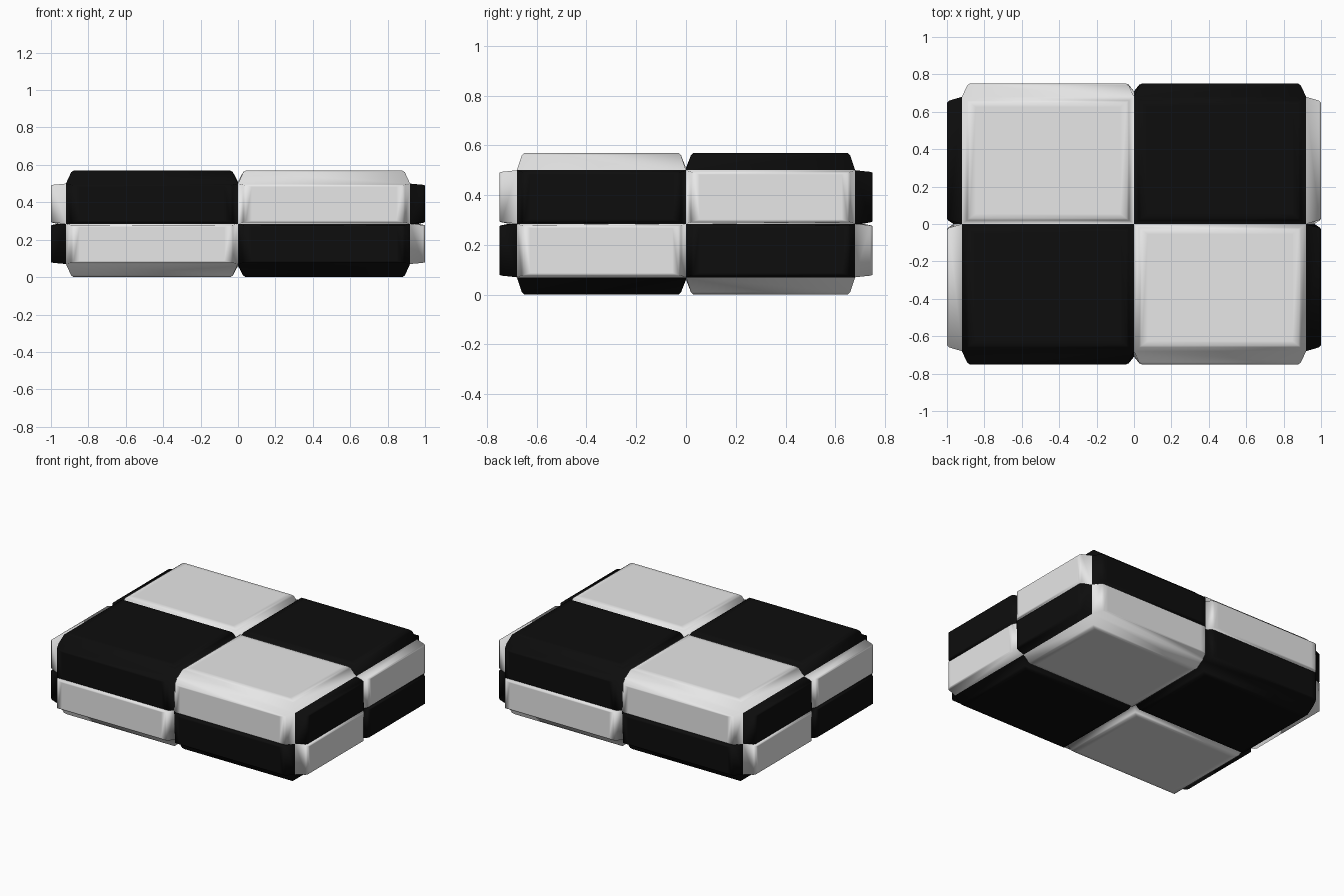
import bpy, bmesh
from mathutils import Vector

if "Cube" in bpy.data.objects:
    bpy.data.objects.remove(bpy.data.objects["Cube"])

CORE = (0.92, 0.68, 0.215)      # half size of the core block
OUTER = (1.0, 0.75, 0.285)      # half size out to the pad tops
BULGE = (0.965, 0.71, 0.225)    # core height at each face centre
MID_Z = 0.285


def material(name, v):
    m = bpy.data.materials.new(name)
    m.diffuse_color = (v, v, v, 1)
    m.use_nodes = True
    m.node_tree.nodes["Principled BSDF"].inputs["Base Color"].default_value = m.diffuse_color
    return m


def pad(bm, axis, s):
    """One raised cushion on the face along axis, in the octant with signs s."""
    u, v = (axis + 1) % 3, (axis + 2) % 3
    base = []
    for a, b in ((0, 0), (1, 0), (1, 1), (0, 1)):
        p = Vector((0, 0, 0))
        p[axis] = s[axis] * (BULGE if a + b == 0 else CORE)[axis]
        p[u], p[v] = s[u] * a * CORE[u], s[v] * b * CORE[v]
        base.append(p)
    cu, cv = s[u] * CORE[u] / 2, s[v] * CORE[v] / 2
    rings = [base]
    # sloping side, softened rim, flat top
    for scale, rise in ((0.94, 0.86), (0.91, 1.0), (0.84, 1.0)):
        ring = []
        for p in base:
            q = p.copy()
            q[u] = cu + (p[u] - cu) * scale
            q[v] = cv + (p[v] - cv) * scale
            q[axis] = p[axis] + (s[axis] * OUTER[axis] - p[axis]) * rise
            ring.append(q)
        rings.append(ring)
    # white and black alternate by octant; the two end faces are swapped
    white = s[0] * s[1] * s[2] < 0
    if axis == 0:
        white = not white
    rv = [[bm.verts.new(p + Vector((0, 0, MID_Z))) for p in r] for r in rings]
    faces = [bm.faces.new(rv[-1])]
    for lo, hi in zip(rv, rv[1:]):
        for i in range(4):
            j = (i + 1) % 4
            faces.append(bm.faces.new((lo[i], lo[j], hi[j], hi[i])))
    for f in faces:
        f.material_index = 0 if white else 1
        f.smooth = True


# Checkered cushioned block: four pads on each of six sides
bm = bmesh.new()
for axis in range(3):
    for sx in (-1, 1):
        for sy in (-1, 1):
            for sz in (-1, 1):
                pad(bm, axis, (sx, sy, sz))
bmesh.ops.remove_doubles(bm, verts=bm.verts, dist=0.0005)
bmesh.ops.recalc_face_normals(bm, faces=bm.faces)

me = bpy.data.meshes.new("checkered_block")
bm.to_mesh(me)
bm.free()
me.materials.append(material("white", 0.8))
me.materials.append(material("black", 0.004))
ob = bpy.data.objects.new("checkered_block", me)
bpy.context.collection.objects.link(ob)
